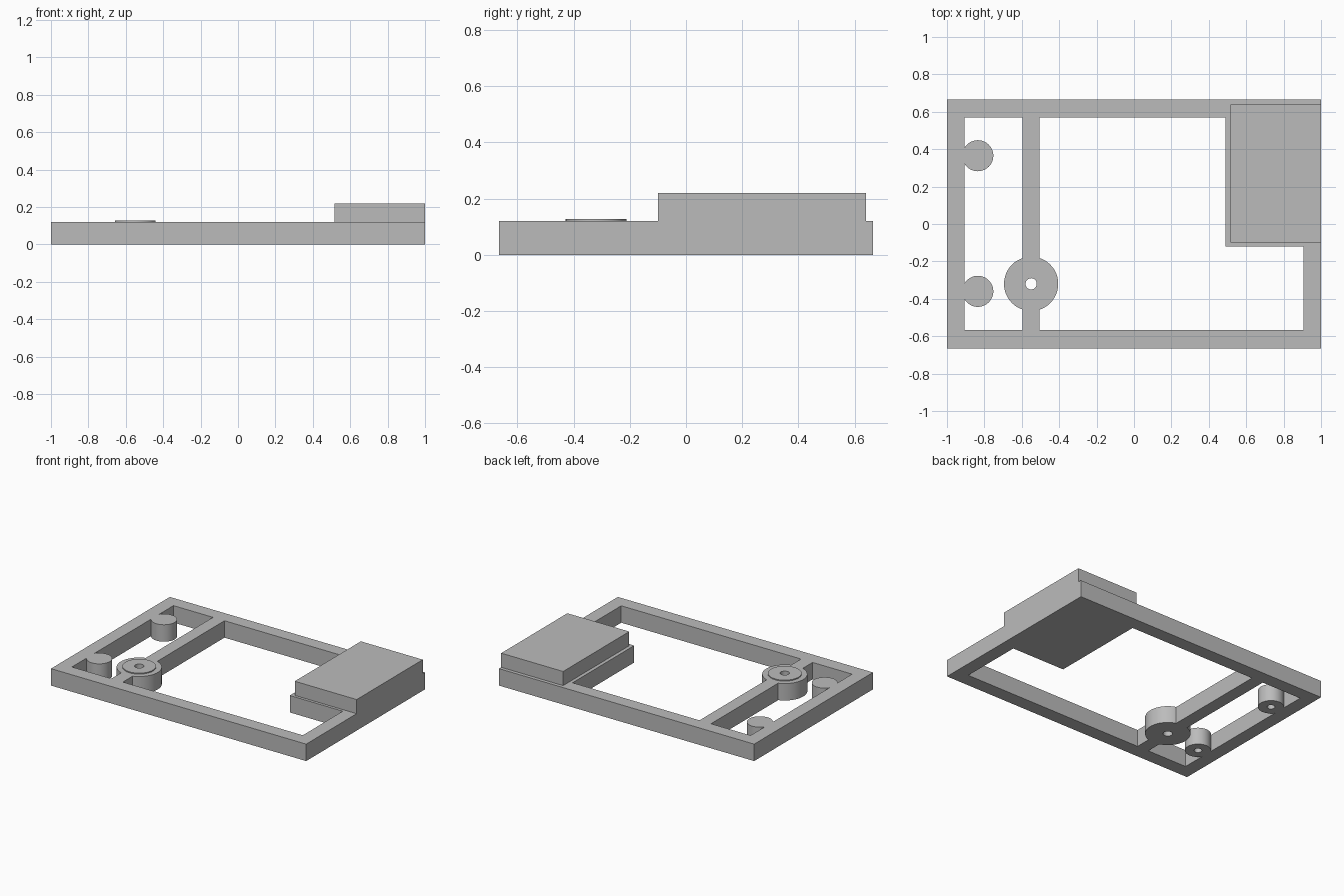
import bpy
import bmesh
from math import radians

cube = bpy.data.objects.get("Cube")
if cube:
    bpy.data.objects.remove(cube, do_unlink=True)

grey = bpy.data.materials.new("plain_grey")
grey.use_nodes = True
grey.diffuse_color = (0.5, 0.5, 0.5, 1)
grey.node_tree.nodes["Principled BSDF"].inputs["Base Color"].default_value = grey.diffuse_color

TOP = 0.12
HUB = (-0.55, -0.32)
POSTS = [(-0.835, 0.365), (-0.835, -0.36)]


def finish(name, bm):
    bmesh.ops.recalc_face_normals(bm, faces=bm.faces)
    mesh = bpy.data.meshes.new(name)
    bm.to_mesh(mesh)
    bm.free()
    mesh.materials.append(grey)
    obj = bpy.data.objects.new(name, mesh)
    bpy.context.collection.objects.link(obj)
    return obj


def prism(name, outline, z0, z1):
    """Straight extrusion of a plan outline."""
    bm = bmesh.new()
    base = bm.faces.new([bm.verts.new((x, y, z0)) for x, y in outline])
    side = bmesh.ops.extrude_face_region(bm, geom=[base])["geom"]
    verts = [v for v in side if isinstance(v, bmesh.types.BMVert)]
    bmesh.ops.translate(bm, verts=verts, vec=(0, 0, z1 - z0))
    return finish(name, bm)


def box(name, x0, x1, y0, y1, z0, z1):
    return prism(name, [(x0, y0), (x1, y0), (x1, y1), (x0, y1)], z0, z1)


def cylinder(name, centre, radius, z0, z1):
    bm = bmesh.new()
    bmesh.ops.create_cone(bm, cap_ends=True, segments=48, radius1=radius,
                          radius2=radius, depth=z1 - z0)
    bmesh.ops.translate(bm, verts=bm.verts, vec=(*centre, (z0 + z1) / 2))
    return finish(name, bm)


def cut(target, cutter):
    """Subtract the cutter and discard it."""
    cutter.hide_render = True
    mod = target.modifiers.new("cut", 'BOOLEAN')
    mod.operation = 'DIFFERENCE'
    mod.solver = 'EXACT'
    mod.object = cutter
    bpy.context.view_layer.objects.active = target
    bpy.ops.object.modifier_apply(modifier=mod.name)
    bpy.data.objects.remove(cutter, do_unlink=True)


# Openings: a narrow one, and an L-shaped one around the corner platform
narrow = box("narrow_opening", -0.905, -0.595, -0.567, 0.57, -0.1, 0.3)
wide = prism("wide_opening", [(-0.505, -0.567), (0.905, -0.567), (0.905, -0.12),
                              (0.49, -0.12), (0.49, 0.57), (-0.505, 0.57)], -0.1, 0.3)

# Leave round posts and the hub standing inside the openings
for centre in POSTS:
    cut(narrow, cylinder("post_shape", centre, 0.083, -0.2, 0.4))
for opening in (narrow, wide):
    cut(opening, cylinder("hub_shape", HUB, 0.145, -0.2, 0.4))

# Frame with crossbar, posts, hub and corner platform in one piece
frame = box("frame", -1, 1, -0.665, 0.665, 0, TOP)
cut(frame, narrow)
cut(frame, wide)
cut(frame, cylinder("hub_hole", HUB, 0.03, -0.1, 0.3))
for centre in POSTS:
    cut(frame, cylinder("post_hole", centre, 0.025, -0.1, 0.09))

# Thin raised collar on the hub
collar = cylinder("hub_collar", HUB, 0.108, TOP, 0.127)
cut(collar, cylinder("collar_hole", HUB, 0.03, 0, 0.3))

# Raised block on the corner platform
box("corner_block", 0.515, 1, -0.1, 0.64, TOP, 0.22)

# Smooth the round walls, keep the edges crisp
for obj in (frame, collar):
    bpy.ops.object.select_all(action='DESELECT')
    obj.select_set(True)
    bpy.context.view_layer.objects.active = obj
    bpy.ops.object.shade_smooth_by_angle(angle=radians(30))
